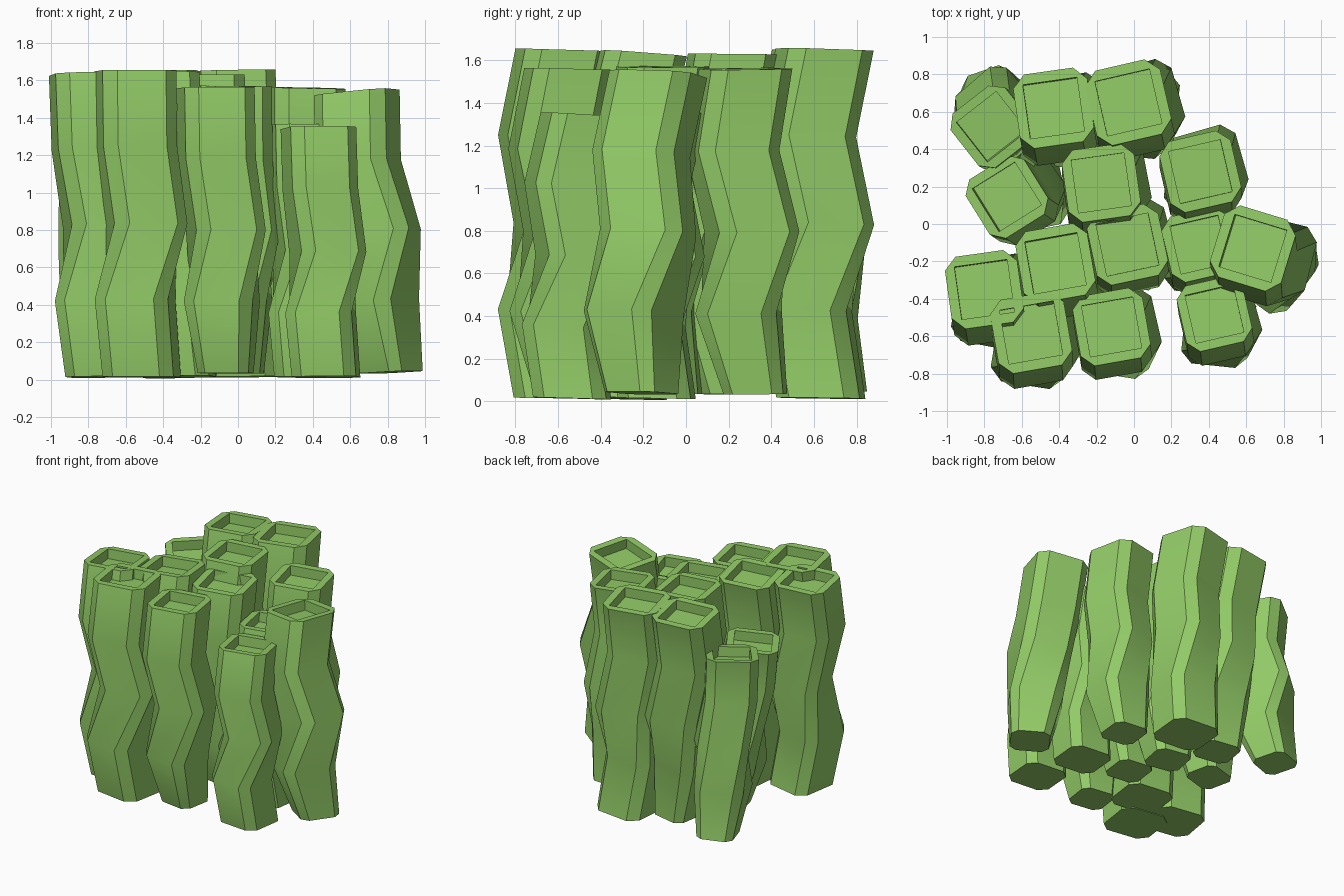
import bpy, bmesh, math
from mathutils import Vector, Matrix

if "Cube" in bpy.data.objects:
    bpy.data.objects.remove(bpy.data.objects["Cube"])

green = bpy.data.materials.new("light green")
green.diffuse_color = (0.29, 0.60, 0.135, 1)
green.use_nodes = True
green.node_tree.nodes["Principled BSDF"].inputs["Base Color"].default_value = green.diffuse_color

# Zigzag of each stem: height fraction, sideways offset (x, y), twist in degrees, width factor
WIDE = [(0.00, 0.035, 0.03, -19, 0.96), (0.25, 0.00, -0.05, -19, 0.99),
        (0.50, 0.055, 0.02, 3, 1), (0.75, 0.005, -0.07, 0, 1), (1.00, 0, 0, 0, 1)]
NARROW = [(0.00, 0.05, 0.03, -19, 0.72), (0.25, 0.03, -0.05, -19, 0.98),
          (0.50, 0.055, 0.02, 3, 1), (0.75, 0.005, -0.07, 0, 1), (1.00, 0, 0, 0, 1)]

# x, y, z of the rim centre, half width, yaw, lean x, lean y, foot shape
TUBES = [
    (-0.76, 0.52, 1.38, 0.185, 38, 0.02, -0.10, NARROW),
    (-0.43, 0.62, 1.64, 0.20, 8, -0.035, 0.06, NARROW),
    (-0.03, 0.65, 1.65, 0.205, 13, -0.02, 0.03, WIDE),
    (-0.68, 0.145, 1.31, 0.185, 32, -0.10, -0.035, NARROW),
    (-0.175, 0.22, 1.63, 0.195, 8, 0.00, 0.01, NARROW),
    (0.355, 0.28, 1.56, 0.195, 13, 0.02, -0.01, NARROW),
    (-0.80, -0.35, 1.635, 0.195, 8, -0.03, 0.05, WIDE),
    (-0.42, -0.21, 1.63, 0.195, 10, -0.04, 0.07, WIDE),
    (-0.035, -0.11, 1.57, 0.195, 12, 0.015, -0.005, NARROW),
    (0.35, -0.11, 1.36, 0.18, 13, 0, 0.04, WIDE),
    (0.635, -0.13, 1.535, 0.20, -17, -0.085, 0.055, NARROW),
    (-0.55, -0.58, 1.65, 0.20, 10, 0, 0.03, WIDE),
    (-0.12, -0.55, 1.56, 0.19, 10, -0.005, 0.025, NARROW),
    (0.43, -0.48, 1.345, 0.18, 13, -0.01, 0.06, WIDE),
]


def octagon(a):
    """Square of half width a with cut corners, counter-clockwise from the front edge."""
    b = a * 0.66
    return [(-b, -a), (b, -a), (a, -b), (a, b), (b, a), (-b, a), (-a, b), (-a, -b)]


def tube(i, x, y, z, a, yaw, lx, ly, rings):
    bm = bmesh.new()
    foot = 0.015 if rings is WIDE else 0.035
    length = (z - foot) * math.sqrt(1 + lx * lx + ly * ly)
    k = length / 1.64
    turn = Matrix.Rotation(math.radians(yaw - 10), 4, 'Z')
    lean = Vector((0, 0, 1)).rotation_difference(Vector((lx, ly, 1))).to_matrix().to_4x4()
    place = Matrix.Translation((x, y, z)) @ lean

    def put(px, py, t, ox, oy, twist, width):
        p = Matrix.Rotation(math.radians(yaw + twist), 4, 'Z') @ Vector((px, py, 0)) * width
        return bm.verts.new(place @ (p + turn @ Vector((ox * k, oy * k, 0))
                                     + Vector((0, 0, (t - 1) * length))))

    # stem
    loops = [[put(px, py, *r) for px, py in octagon(a)] for r in rings]
    for lo, hi in zip(loops, loops[1:]):
        for j in range(8):
            n = (j + 1) % 8
            bm.faces.new((lo[j], lo[n], hi[n], hi[j]))
    bottom = loops[0]
    # level the foot so it stands flat
    low = sum(v.co.z for v in bottom) / 8
    for v in bottom:
        v.co.z = max(0.0, low + 0.5 * (v.co.z - low))
    bm.faces.new(bottom[::-1])
    # flat rim and square recess
    c = a * 0.73
    square = [(-c, -c), (c, -c), (c, c), (-c, c)]
    inner = [put(px, py, *rings[-1]) for px, py in square]
    floor = [put(px, py, 1 - 0.075 / length, 0, 0, 0, 1) for px, py in square]
    top = loops[-1]
    for j in range(4):
        n = (j + 1) % 4
        bm.faces.new((top[2 * j], top[2 * j + 1], inner[n], inner[j]))
        bm.faces.new((top[2 * j + 1], top[(2 * j + 2) % 8], inner[n]))
        bm.faces.new((inner[j], inner[n], floor[n], floor[j]))
    bm.faces.new(floor)
    bmesh.ops.recalc_face_normals(bm, faces=bm.faces)

    name = "hollow_stem_%02d" % i
    me = bpy.data.meshes.new(name)
    bm.to_mesh(me)
    bm.free()
    me.materials.append(green)
    ob = bpy.data.objects.new(name, me)
    bpy.context.collection.objects.link(ob)
    ob.select_set(True)
    bpy.context.view_layer.objects.active = ob


for i, t in enumerate(TUBES, 1):
    tube(i, *t)
bpy.ops.object.shade_smooth_by_angle(angle=math.radians(32))
